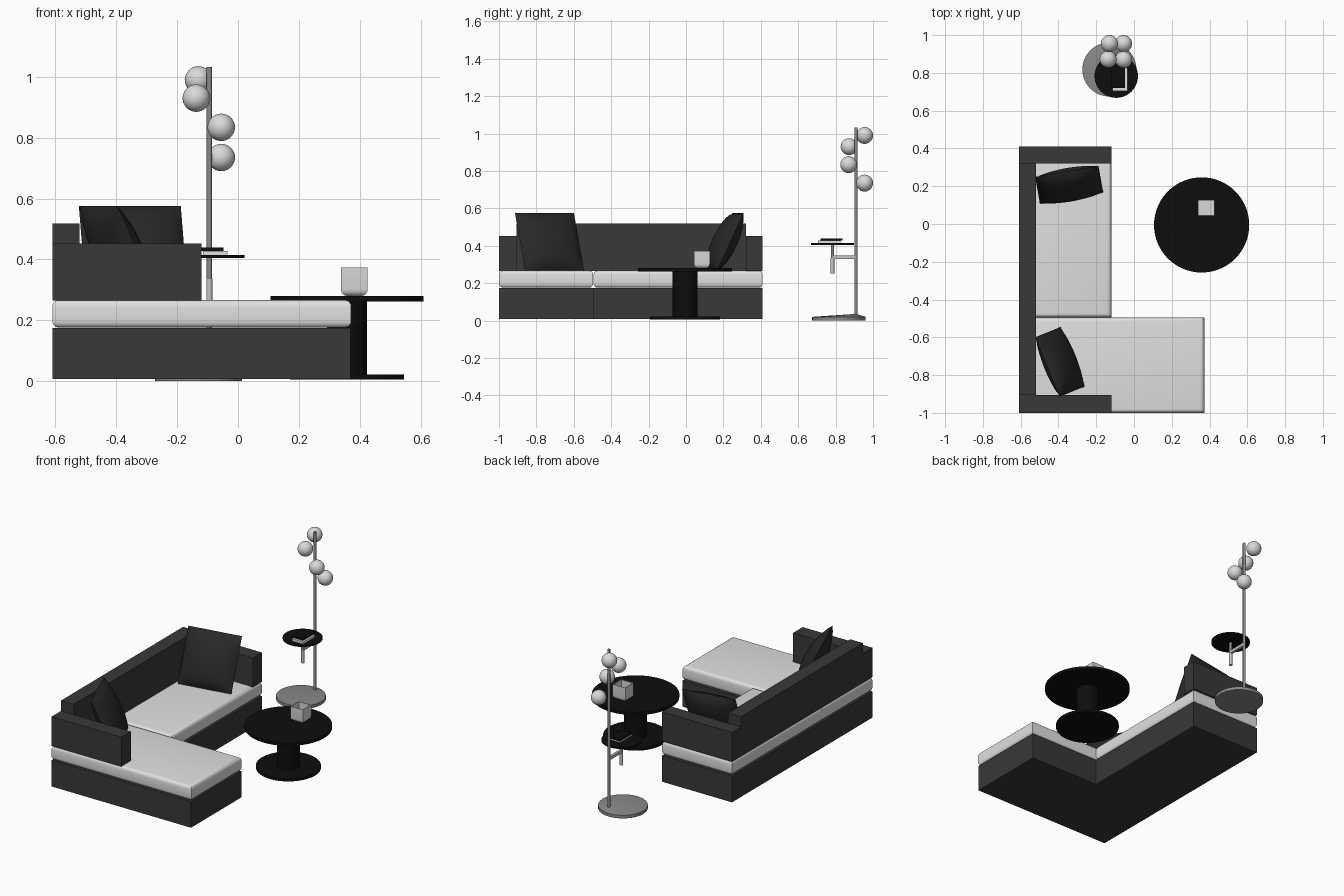
import bpy, bmesh, math
from mathutils import Vector

if "Cube" in bpy.data.objects:
    bpy.data.objects.remove(bpy.data.objects["Cube"])


def mat(name, v):
    m = bpy.data.materials.new(name)
    m.diffuse_color = (v, v, v, 1)
    m.use_nodes = True
    m.node_tree.nodes["Principled BSDF"].inputs["Base Color"].default_value = m.diffuse_color
    return m


CHARCOAL = mat("charcoal fabric", 0.040)
PILLOW = mat("dark pillow fabric", 0.021)
BLACK = mat("black lacquer", 0.004)
LIGHT = mat("light grey fabric", 0.75)
GLASS = mat("white glass", 0.70)
METAL = mat("grey metal", 0.25)
PALE = mat("pale metal", 0.55)


def finish(bm, name, m, smooth=None):
    bmesh.ops.recalc_face_normals(bm, faces=bm.faces)
    me = bpy.data.meshes.new(name)
    bm.to_mesh(me)
    bm.free()
    ob = bpy.data.objects.new(name, me)
    bpy.context.collection.objects.link(ob)
    me.materials.append(m)
    if smooth:
        bpy.ops.object.select_all(action='DESELECT')
        ob.select_set(True)
        bpy.context.view_layer.objects.active = ob
        bpy.ops.object.shade_smooth_by_angle(angle=math.radians(smooth))
    return ob


def box_bm(lo, hi):
    bm = bmesh.new()
    bmesh.ops.create_cube(bm, size=1)
    lo, hi = Vector(lo), Vector(hi)
    for v in bm.verts:
        v.co = (lo + hi) / 2 + v.co * (hi - lo)
    return bm


def box(name, lo, hi, m):
    return finish(box_bm(lo, hi), name, m)


def cushion(name, lo, hi, m, r=0.022):
    # round only the horizontal edges
    bm = box_bm(lo, hi)
    edges = [e for e in bm.edges if abs(e.verts[0].co.z - e.verts[1].co.z) < 1e-5]
    bmesh.ops.bevel(bm, geom=edges, offset=r, segments=4, profile=0.5, affect='EDGES')
    return finish(bm, name, m, 40)


def cyl(name, x, y, z0, z1, r, m, seg=48, apex=None):
    bm = bmesh.new()
    bmesh.ops.create_cone(bm, cap_ends=True, cap_tris=apex is not None, segments=seg,
                          radius1=r, radius2=r, depth=z1 - z0)
    for v in bm.verts:
        centre_top = v.co.xy.length < 1e-5 and v.co.z > 0
        v.co += Vector((x, y, (z0 + z1) / 2))
        if apex and centre_top:
            v.co = Vector(apex)
    return finish(bm, name, m, 40)


def pillow(name, loc, turn, size=0.34, half=0.062, n=14):
    bm = bmesh.new()
    bmesh.ops.create_grid(bm, x_segments=n, y_segments=n, size=size / 2)
    back = bmesh.ops.duplicate(bm, geom=bm.verts[:] + bm.edges[:] + bm.faces[:])["geom"]
    back = {g for g in back if isinstance(g, bmesh.types.BMVert)}
    for v in bm.verts:
        u, w = v.co.x * 2 / size, v.co.y * 2 / size
        t = half * max(0, (1 - u * u) * (1 - w * w)) ** 0.55
        v.co = Vector((v.co.x, t if v in back else -t, v.co.y))
    bmesh.ops.remove_doubles(bm, verts=bm.verts, dist=0.0005)
    ob = finish(bm, name, PILLOW, 60)
    ob.location = loc
    ob.rotation_euler = (math.radians(-25), 0, math.radians(turn))


# Sofa: plinths, seat cushions, arms and backrest
box("main_base", (-0.61, -0.495, 0.008), (-0.12, 0.41, 0.175), CHARCOAL)
box("chaise_base", (-0.61, -1.0, 0.008), (0.37, -0.495, 0.175), CHARCOAL)
cushion("main_seat", (-0.61, -0.494, 0.176), (-0.12, 0.41, 0.267), LIGHT)
cushion("chaise_seat", (-0.61, -1.0, 0.176), (0.372, -0.496, 0.267), LIGHT)
box("backrest", (-0.61, -0.905, 0.265), (-0.52, 0.32, 0.518), CHARCOAL)
box("front_arm", (-0.61, -1.0, 0.265), (-0.12, -0.905, 0.452), CHARCOAL)
box("back_arm", (-0.61, 0.32, 0.265), (-0.12, 0.41, 0.452), CHARCOAL)
pillow("back_pillow", (-0.343, 0.208, 0.422), 10)
pillow("front_pillow", (-0.392, -0.730, 0.422), 112)

# Coffee table
TX, TY = 0.358, -0.005
cyl("table_top", TX, TY, 0.262, 0.280, 0.252, BLACK, 64)
cyl("table_column", TX, TY, 0.020, 0.262, 0.066, BLACK)
cyl("table_foot", TX, TY, 0.006, 0.022, 0.187, BLACK, 64)

# Square cup, rounded towards the bottom and hollow inside
bm = box_bm((0.338, 0.043, 0.280), (0.426, 0.127, 0.373))
bottom = [e for e in bm.edges if all(v.co.z < 0.3 for v in e.verts)]
bmesh.ops.bevel(bm, geom=bottom, offset=0.022, segments=4, profile=0.5, affect='EDGES')
top = [f for f in bm.faces if f.calc_center_median().z > 0.372]
bmesh.ops.inset_region(bm, faces=top, thickness=0.005)
hole = bmesh.ops.extrude_face_region(bm, geom=top)["geom"]
bmesh.ops.delete(bm, geom=top, context='FACES')
for g in hole:
    if isinstance(g, bmesh.types.BMVert):
        g.co.z -= 0.06
finish(bm, "cup", GLASS, 40)

# Floor lamp: off-centre shallow foot, pole and four globes
PX, PY = -0.094, 0.909
cyl("lamp_foot", -0.130, 0.818, 0.0, 0.020, 0.143, METAL, 64, apex=(PX, PY, 0.036))
cyl("lamp_pole", PX, PY, 0.015, 1.033, 0.009, METAL, 24)
for i, p in enumerate([(-0.130, 0.955, 0.990), (-0.137, 0.872, 0.930),
                       (-0.055, 0.870, 0.834), (-0.055, 0.955, 0.735)]):
    bm = bmesh.new()
    bmesh.ops.create_uvsphere(bm, u_segments=32, v_segments=20, radius=0.045)
    bmesh.ops.translate(bm, verts=bm.verts, vec=p)
    finish(bm, f"lamp_globe_{i + 1}", GLASS, 60)

# Lamp tray with its bracket and two books
SY = 0.783
cyl("tray", PX, SY, 0.405, 0.414, 0.115, BLACK, 48)
cyl("tray_stem_upper", PX, SY, 0.335, 0.406, 0.009, METAL, 24)
cyl("tray_stem_lower", PX, SY, 0.252, 0.335, 0.010, PALE, 24)
box("tray_bracket", (PX - 0.008, SY, 0.330), (PX + 0.008, PY, 0.349), PALE)
box("lower_book", (-0.115, 0.705, 0.414), (-0.035, 0.825, 0.428), LIGHT)
box("upper_book", (-0.122, 0.720, 0.428), (-0.047, 0.838, 0.439), BLACK)
